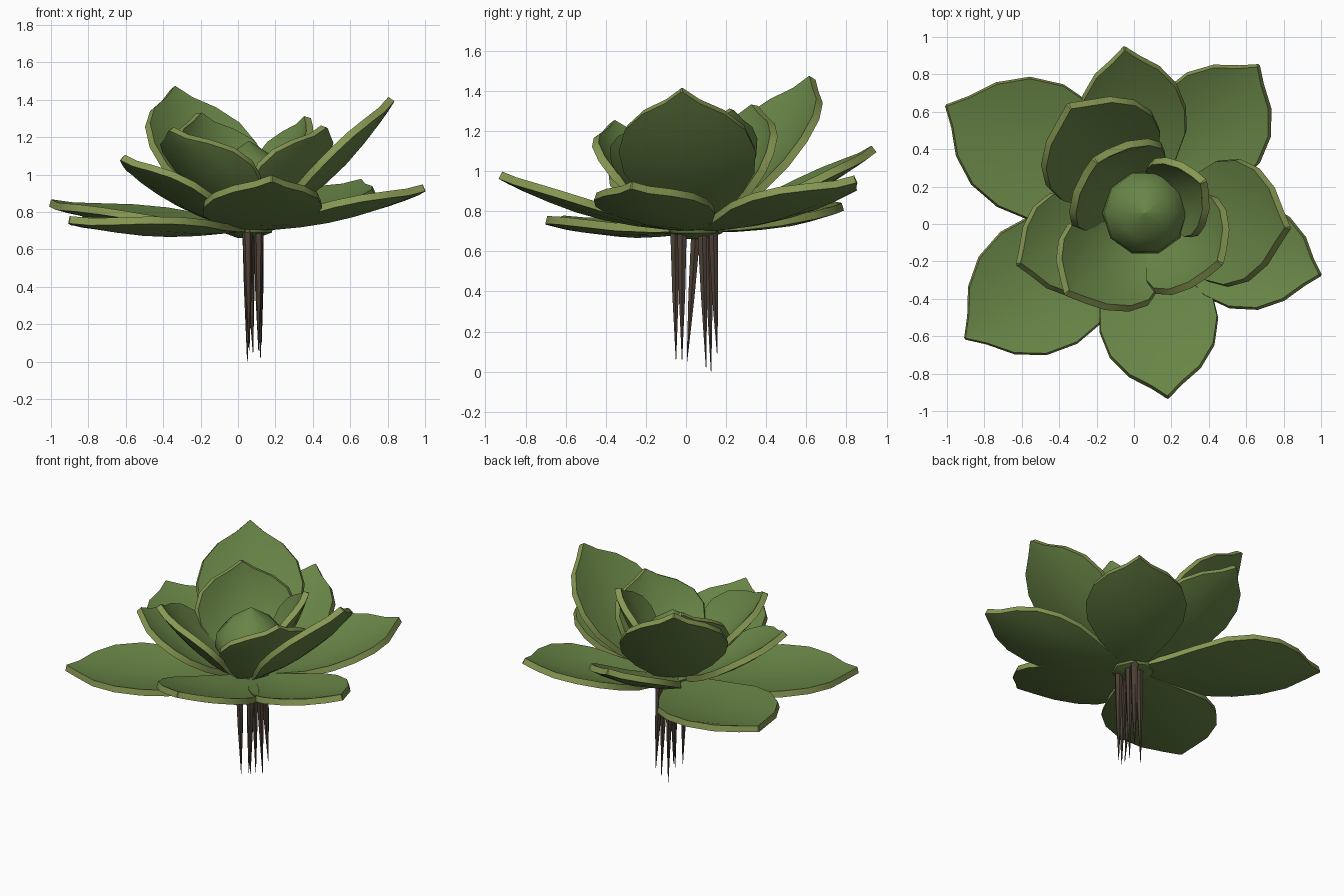
import bpy, bmesh, math
from mathutils import Vector

if "Cube" in bpy.data.objects:
    bpy.data.objects.remove(bpy.data.objects["Cube"])


def material(name, color):
    m = bpy.data.materials.new(name)
    m.diffuse_color = (*color, 1)
    m.use_nodes = True
    m.node_tree.nodes["Principled BSDF"].inputs["Base Color"].default_value = m.diffuse_color
    return m


GREEN = material("leaf_green", (0.14, 0.235, 0.062))
RIM = material("leaf_rim", (0.24, 0.31, 0.085))
BROWN = material("root_brown", (0.07, 0.05, 0.035))
CENTRE = Vector((0.06, 0.05, 0.73))


def shade(ob, angle):
    bpy.ops.object.select_all(action='DESELECT')
    ob.select_set(True)
    bpy.context.view_layer.objects.active = ob
    bpy.ops.object.shade_smooth_by_angle(angle=math.radians(angle))


def make_object(name, bm, mats):
    bmesh.ops.recalc_face_normals(bm, faces=bm.faces)
    me = bpy.data.meshes.new(name)
    bm.to_mesh(me)
    bm.free()
    for m in mats:
        me.materials.append(m)
    ob = bpy.data.objects.new(name, me)
    bpy.context.collection.objects.link(ob)
    bpy.context.view_layer.objects.active = ob
    return ob


# Leaf outline: (distance along the leaf, share of half width)
OUTLINE = [(0, .16), (.12, .38), (.27, .70), (.43, .95), (.58, 1.0),
           (.73, .88), (.85, .60), (.93, .25), (1, .01)]
ACROSS = [-1, -.6, 0, .6, 1]


def leaf(name, tip, half_width, cup, belly, start=0.03, skew=0.0):
    """Pointed, cupped blade from the crown to its tip; cup lifts the sides."""
    tip = Vector(tip)
    flat = Vector((tip.x - CENTRE.x, tip.y - CENTRE.y, 0)).normalized()
    base = CENTRE + flat * start
    d = tip - base
    side = Vector((-flat.y, flat.x, 0))
    normal = d.cross(side).normalized()
    bm = bmesh.new()
    rows = []
    for t, w in OUTLINE:
        row = []
        for u in ACROSS:
            p = base + d * t + side * (half_width * w * u + skew * math.sin(math.pi * t))
            p += normal * (cup * (w * u) ** 2 - belly * math.sin(math.pi * t))
            row.append(bm.verts.new(p))
        rows.append(row)
    for a, b in zip(rows, rows[1:]):
        for i in range(len(ACROSS) - 1):
            bm.faces.new((a[i], b[i], b[i + 1], a[i + 1]))
    ob = make_object(name, bm, [GREEN, RIM])
    if sum((p.normal for p in ob.data.polygons), Vector()).dot(normal) < 0:
        ob.data.flip_normals()
    mod = ob.modifiers.new("thickness", 'SOLIDIFY')
    mod.thickness = 0.04
    mod.offset = -0.6
    mod.material_offset_rim = 1
    bpy.ops.object.modifier_apply(modifier=mod.name)
    shade(ob, 45)


# Outer ring of low spreading leaves
leaf("outer_leaf_back_left", (-1.0, .63, .86), .365, .06, .05, skew=-.03)
leaf("outer_leaf_back", (-.05, .93, 1.12), .28, .05, .06)
leaf("outer_leaf_back_right", (.66, .84, .97), .31, .07, .06)
leaf("outer_leaf_right", (.99, -.27, .94), .29, .05, .05, skew=-.03)
leaf("outer_leaf_front", (.18, -.92, .99), .315, .03, .06)
leaf("outer_leaf_front_left", (-.9, -.61, .77), .355, .06, .05)

# Middle ring of rising leaves
leaf("middle_leaf_right", (.81, -.02, 1.41), .335, .06, .07)
leaf("middle_leaf_back_left", (-.34, .62, 1.47), .335, .07, .065)
leaf("middle_leaf_front_left", (-.61, -.21, 1.10), .28, .06, .05)

# Inner ring of upright cupped leaves
leaf("inner_leaf_front_left", (-.35, -.36, 1.25), .29, .10, .05, skew=.05)
leaf("inner_leaf_front_right", (.45, -.20, 1.26), .29, .10, .07, skew=-.02)
leaf("inner_leaf_back_left", (-.20, .33, 1.33), .31, .11, .075)
leaf("inner_leaf_back_right", (.36, .22, 1.31), .22, .09, .04)


def lathe(name, rings, sides, mat):
    """Skin circular rings given as (centre, radius)."""
    bm = bmesh.new()
    loops = []
    for c, r in rings:
        loops.append([bm.verts.new(Vector(c) + Vector((r * math.cos(a), r * math.sin(a), 0)))
                      for a in (2 * math.pi * i / sides for i in range(sides))])
    for a, b in zip(loops, loops[1:]):
        for i in range(sides):
            j = (i + 1) % sides
            bm.faces.new((a[i], a[j], b[j], b[i]))
    bm.faces.new(loops[0][::-1])
    bm.faces.new(loops[-1])
    shade(make_object(name, bm, [mat]), 50)


# Closed bud in the middle and the crown under it
lathe("centre_bud", [((.06, .06, z), r) for z, r in
      [(.74, .10), (.82, .18), (.91, .23), (1.0, .22), (1.09, .14), (1.18, .003)]],
      10, GREEN)
lathe("crown", [((.05, .05, z), r) for z, r in [(.66, .05), (.69, .13), (.75, .15), (.79, .05)]],
      8, GREEN)

# Hanging roots: top x, y, then tip x, y, z
ROOTS = [(.05, -.055, .06, -.05, .06), (.11, -.02, .11, -.02, .06),
         (.06, .05, .08, .005, .05), (.11, .08, .12, .10, .02),
         (.05, .11, .05, .125, .0), (.11, .135, .125, .155, .09)]
for n, (x, y, tx, ty, tz) in enumerate(ROOTS, 1):
    cx, cy = CENTRE.x * .4 + x * .6, CENTRE.y * .4 + y * .6
    mx, my = x + (tx - x) * .5, y + (ty - y) * .5
    lathe(f"root_{n}", [((cx, cy, .77), .022), ((x, y, .71), .027),
                        ((mx, my, .38), .018), ((tx, ty, tz), .0015)], 6, BROWN)
